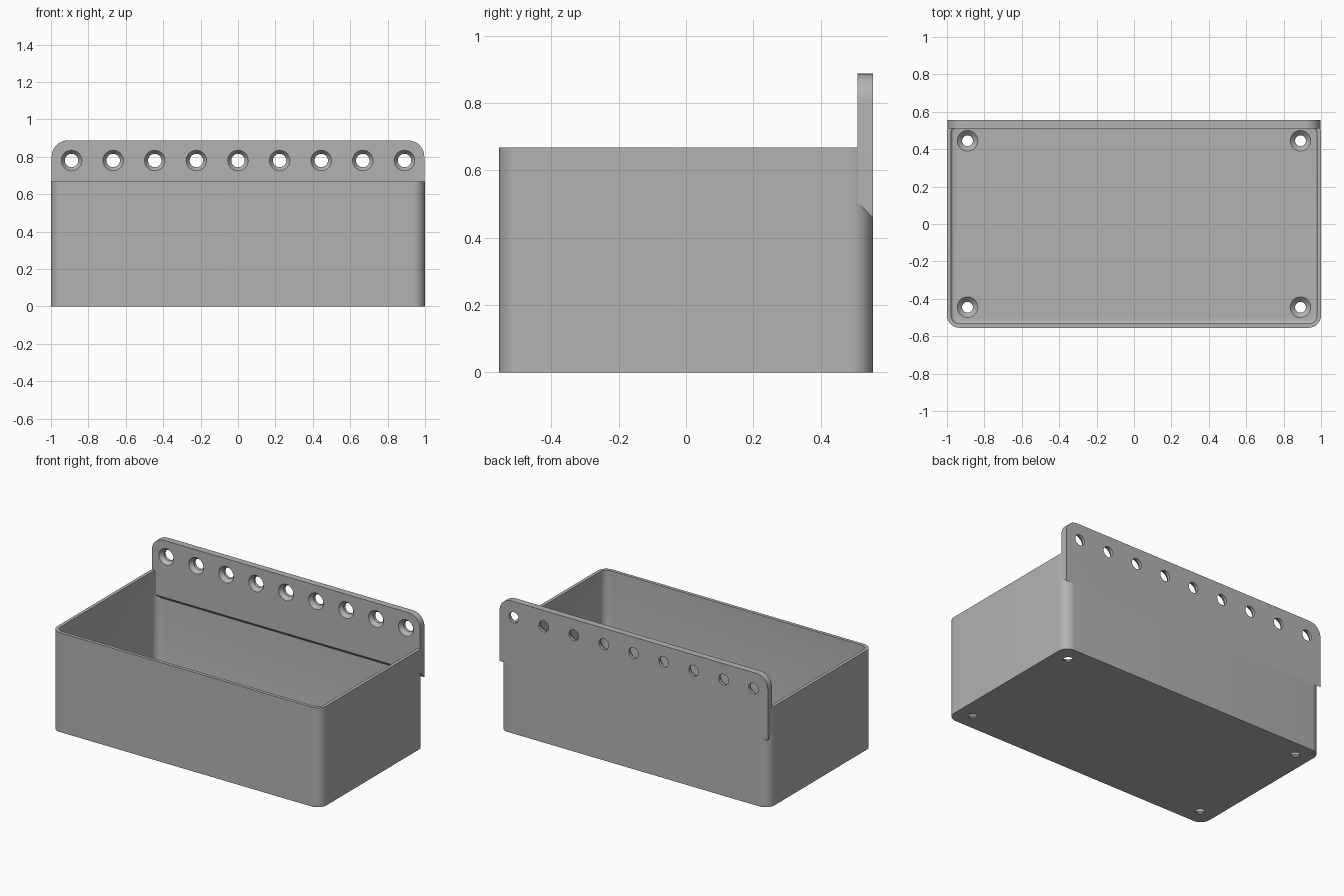
import bpy, bmesh, math
from mathutils import Matrix, Vector

if "Cube" in bpy.data.objects:
    bpy.data.objects.remove(bpy.data.objects["Cube"])

W, D, H = 1.0, 0.555, 0.667      # half width, half depth, box height
R, WALL, FLOOR = 0.067, 0.022, 0.033
PLATE, TOP = 0.045, 0.887        # mounting plate thickness and top height

grey = bpy.data.materials.new("grey plastic")
grey.use_nodes = True
grey.diffuse_color = (0.45, 0.45, 0.45, 1)
grey.node_tree.nodes["Principled BSDF"].inputs["Base Color"].default_value = (0.45, 0.45, 0.45, 1)


def make_object(name, bm):
    bmesh.ops.recalc_face_normals(bm, faces=bm.faces)
    mesh = bpy.data.meshes.new(name)
    bm.to_mesh(mesh)
    bm.free()
    mesh.materials.append(grey)
    obj = bpy.data.objects.new(name, mesh)
    bpy.context.collection.objects.link(obj)
    return obj


def arc(cx, cy, r, start, steps=10):
    angles = [math.radians(start + 90 * i / steps) for i in range(steps + 1)]
    return [(cx + r * math.cos(a), cy + r * math.sin(a)) for a in angles]


def rounded_ring(bm, inset, z):
    x, y, r = W - R, D - R, R - inset
    pts = (arc(x, y, r, 0) + arc(-x, y, r, 90)
           + arc(-x, -y, r, 180) + arc(x, -y, r, 270))
    return [bm.verts.new((px, py, z)) for px, py in pts]


def bridge(bm, a, b):
    for i in range(len(a)):
        j = (i + 1) % len(a)
        bm.faces.new((a[i], a[j], b[j], b[i]))


def drill(obj, spots, axis, depth, wide, narrow):
    """Countersunk holes: each spot is the centre of the wide mouth."""
    bm = bmesh.new()
    turn = Vector((0, 0, 1)).rotation_difference(Vector(axis)).to_matrix().to_4x4()
    sections = [(-0.01, wide), (0, wide), (0.026, narrow), (depth + 0.02, narrow)]
    for spot in spots:
        place = Matrix.Translation(spot) @ turn
        rings = []
        for h, r in sections:
            rings.append([bm.verts.new(place @ Vector((r * math.cos(t), r * math.sin(t), h)))
                          for t in (math.tau * k / 32 for k in range(32))])
        for a, b in zip(rings, rings[1:]):
            bridge(bm, a, b)
        bm.faces.new(rings[0])
        bm.faces.new(rings[-1])
    cutter = make_object("hole_cutter", bm)
    mod = obj.modifiers.new("holes", "BOOLEAN")
    mod.operation, mod.solver, mod.object = "DIFFERENCE", "EXACT", cutter
    select(obj)
    bpy.ops.object.modifier_apply(modifier=mod.name)
    bpy.data.objects.remove(cutter)


def select(obj):
    bpy.ops.object.select_all(action="DESELECT")
    obj.select_set(True)
    bpy.context.view_layer.objects.active = obj


# Open box with rounded corners and a small cove around the floor
bm = bmesh.new()
cove = 0.016
levels = [(0, 0), (0, H), (WALL, H)]
for i in range(5):
    a = math.radians(90 * i / 4)
    levels.append((WALL + cove * (1 - math.cos(a)), FLOOR + cove * (1 - math.sin(a))))
rings = [rounded_ring(bm, inset, z) for inset, z in levels]
for a, b in zip(rings, rings[1:]):
    bridge(bm, a, b)
bm.faces.new(rings[0])
bm.faces.new(rings[-1])
box = make_object("box", bm)
drill(box, [(sx * 0.89, sy * 0.445, FLOOR) for sx in (-1, 1) for sy in (-1, 1)],
      (0, 0, -1), FLOOR, 0.055, 0.029)

# Rear mounting plate with rounded top corners and a sloped lower edge
bm = bmesh.new()
half, r = 0.996, 0.085
outline = ([(half, 0.505)] + arc(half - r, TOP - r, r, 0)
           + arc(r - half, TOP - r, r, 90) + [(-half, 0.505)])
front = [bm.verts.new((x, D - PLATE, z)) for x, z in outline]
back = [bm.verts.new((x, D, z if z > 0.51 else z - PLATE)) for x, z in outline]
bridge(bm, front, back)
bm.faces.new(front)
bm.faces.new(back)
plate = make_object("mounting_plate", bm)
drill(plate, [((i - 4) * 0.2225, D - PLATE, 0.78) for i in range(9)],
      (0, 1, 0), PLATE, 0.055, 0.036)

for obj in (box, plate):
    select(obj)
    bpy.ops.object.shade_smooth_by_angle(angle=math.radians(30))
